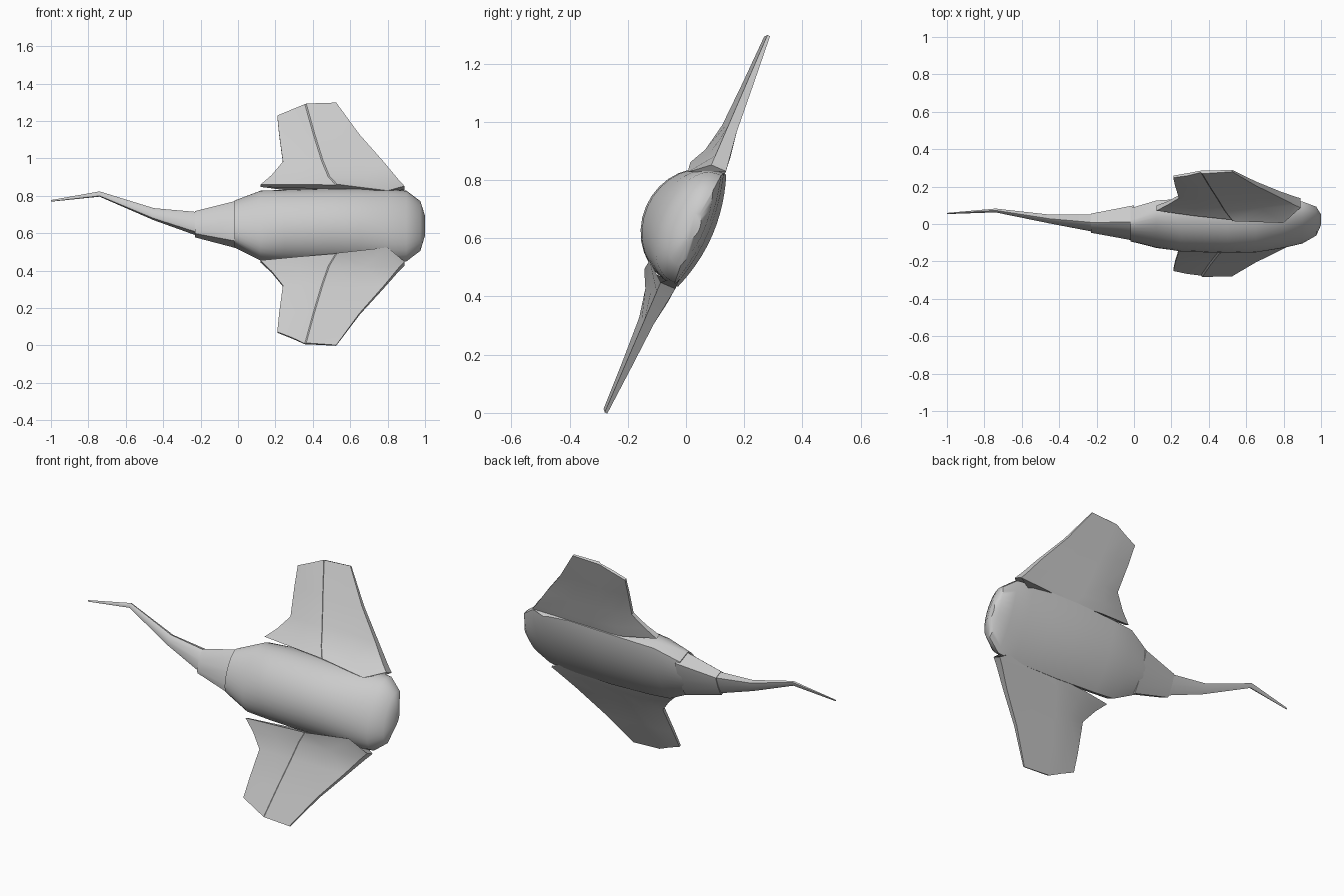
import bpy, bmesh, math
from mathutils import Vector

cube = bpy.data.objects.get("Cube")
if cube:
    bpy.data.objects.remove(cube, do_unlink=True)

# Single flat skin colour
grey = (0.6, 0.6, 0.6, 1)
skin = bpy.data.materials.new("pale_grey_skin")
skin.use_nodes = True
skin.diffuse_color = grey
skin.node_tree.nodes["Principled BSDF"].inputs["Base Color"].default_value = grey

# The animal swims along +x, banked: "span" runs fin to fin, "up" is its back
SPAN = Vector((0, 0.396, 0.918))
UP = Vector((0, -0.918, 0.396))
CENTRE = Vector((0, 0, 0.65))


def place(x, v, n):
    return CENTRE + Vector((x, 0, 0)) + SPAN * v + UP * n


def loft(name, rings, angle):
    """Skin a list of closed rings of (x, span, up) points and cap both ends."""
    bm = bmesh.new()
    loops = [[bm.verts.new(place(*point)) for point in ring] for ring in rings]
    count = len(loops[0])
    for a, b in zip(loops, loops[1:]):
        for i in range(count):
            j = (i + 1) % count
            bm.faces.new((a[i], a[j], b[j], b[i]))
    bm.faces.new(loops[0])
    bm.faces.new(loops[-1])
    bmesh.ops.remove_doubles(bm, verts=bm.verts, dist=0.0005)
    bmesh.ops.recalc_face_normals(bm, faces=bm.faces)
    mesh = bpy.data.meshes.new(name)
    bm.to_mesh(mesh)
    bm.free()
    mesh.materials.append(skin)
    obj = bpy.data.objects.new(name, mesh)
    bpy.context.collection.objects.link(obj)
    bpy.ops.object.select_all(action='DESELECT')
    obj.select_set(True)
    bpy.context.view_layer.objects.active = obj
    bpy.ops.object.shade_smooth_by_angle(angle=math.radians(angle))


def section(x, middle, half, back, wall_top, wall_bottom, belly, steps):
    """Round domed back, short side walls and a shallow, flatter belly."""
    ring = []
    for edge, peak, turn, power in ((wall_top, back, 1, 1),
                                    (wall_bottom, belly, -1, 2)):
        for i in range(steps + 1):
            a = math.pi * i / steps
            rise = abs(math.sin(a)) ** power
            ring.append((x, middle + turn * half * math.cos(a),
                         edge + (peak - edge) * rise))
    return ring


def body_section(x, half, back, wall_top, wall_bottom):
    belly = wall_bottom * 1.65
    return section(x, 0, half, back, wall_top, wall_bottom, belly, 16)


def tail_section(x, middle, half):
    """Bevelled box that keeps its proportions as the tail tapers."""
    heights = [half * ratio - 0.003 for ratio in (0.6, 0.35, -0.45, -0.55)]
    return section(x, middle, half, *heights, 4)


def midpoint(a, b):
    return tuple((p + q) / 2 for p, q in zip(a, b))


# Body from rear to nose: x, half width, back, wall top, wall bottom
body_rows = [
    (-0.02, 0.12, 0.08, 0.03, -0.04),
    (0.12, 0.19, 0.115, -0.01, -0.055),
    (0.25, 0.2, 0.14, -0.035, -0.06),
    (0.5, 0.21, 0.15, -0.045, -0.06),
    (0.65, 0.21, 0.145, -0.045, -0.055),
    (0.8, 0.21, 0.115, -0.04, -0.05),
    (0.9, 0.2, 0.085, -0.03, -0.045),
    (0.975, 0.14, 0.045, -0.025, -0.04),
    (1, 0.055, -0.01, -0.02, -0.03),
]
loft("body", [body_section(*row) for row in body_rows], 40)

# Tail: x, sideways shift, half width
tail_base_rows = [(0, 0, 0.12), (-0.23, 0, 0.065)]
tail_rows = [(-0.21, 0, 0.06), (-0.45, 0.058, 0.03),
             (-0.74, 0.175, 0.013), (-1, 0.135, 0.004)]
loft("tail_base", [tail_section(*row) for row in tail_base_rows], 30)
loft("tail", [tail_section(*row) for row in tail_rows], 30)

# Fin from root to tip: trailing edge, crease and leading edge as (x, span),
# then the height of the crease and of the underside
fin_stations = [
    ((0.12, 0.22), (0.53, 0.2), (0.89, 0.22), 0.07, -0.055),
    ((0.18, 0.28), (0.49, 0.26), (0.86, 0.255), 0.04, -0.05),
    ((0.24, 0.36), (0.455, 0.36), (0.78, 0.36), 0.02, -0.035),
    ((0.22, 0.52), (0.41, 0.52), (0.65, 0.52), 0.013, -0.024),
    ((0.21, 0.63), (0.365, 0.697), (0.525, 0.706), 0.008, -0.01),
]
CHEEK = (0.8, 0.165, 0.065)  # where the root climbs onto the head
STEP = 0.008                 # front panel overlaps the rear one at the crease
TRAILING_FLOOR = -0.012


def fin_ring(station, is_root, side):
    trailing, crease, leading, height, floor = station
    rear_edge = (*trailing, height / 4)
    ridge = (*crease, height)
    front_edge = (*leading, 0)
    rear = midpoint(rear_edge, ridge)
    front = CHEEK if is_root else midpoint(ridge, front_edge)
    groove = (crease[0] - STEP, crease[1], height - STEP)
    top = [rear_edge, rear, groove, ridge, front, front_edge]
    under = [(x, v, floor) for x, v, n in top]
    under[0] = (*trailing, max(floor, TRAILING_FLOOR))
    return [(x, side * v, n) for x, v, n in top + under[::-1]]


for side, label in ((1, "upper_fin"), (-1, "lower_fin")):
    loft(label, [fin_ring(station, i == 0, side)
                 for i, station in enumerate(fin_stations)], 35)
